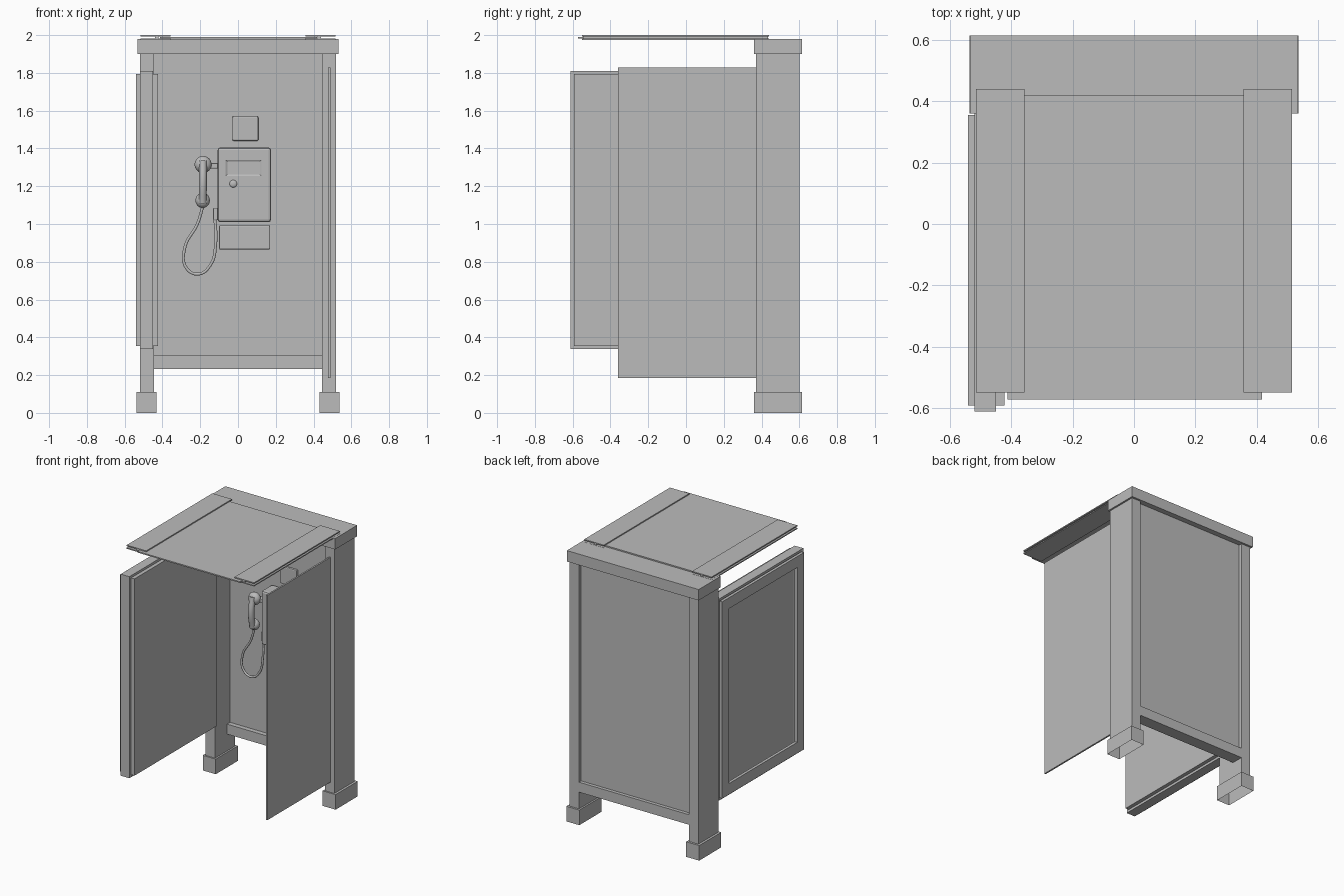
import bpy, bmesh
from mathutils import Vector

cube = bpy.data.objects.get("Cube")
if cube:
    bpy.data.objects.remove(cube)

grey = bpy.data.materials.new("plain_grey")
grey.use_nodes = True
grey.diffuse_color = (0.5, 0.5, 0.5, 1)
grey.node_tree.nodes["Principled BSDF"].inputs["Base Color"].default_value = (0.5, 0.5, 0.5, 1)


def finish(name, bm, smooth=False):
    mesh = bpy.data.meshes.new(name)
    bm.to_mesh(mesh)
    bm.free()
    mesh.materials.append(grey)
    for p in mesh.polygons:
        p.use_smooth = smooth
    obj = bpy.data.objects.new(name, mesh)
    bpy.context.collection.objects.link(obj)
    return obj


def box_bm(x, y, z):
    bm = bmesh.new()
    bmesh.ops.create_cube(bm, size=1)
    for v in bm.verts:
        v.co = Vector([(r[0] + r[1]) / 2 + c * (r[1] - r[0]) for c, r in zip(v.co, (x, y, z))])
    return bm


def face_toward(bm, direction):
    bm.normal_update()
    return max(bm.faces, key=lambda f: f.normal.dot(Vector(direction)))


def box(name, x, y, z, bevel=0):
    obj = finish(name, box_bm(x, y, z))
    if bevel:
        mod = obj.modifiers.new("soft_edges", "BEVEL")
        mod.width = bevel
        mod.segments = 2
    return obj


def recessed_box(name, x, y, z, direction, border, depth):
    bm = box_bm(x, y, z)
    face = face_toward(bm, direction)
    bmesh.ops.inset_region(bm, faces=[face], thickness=border)
    for v in face.verts:
        v.co -= Vector(direction) * depth
    return finish(name, bm)


def ball(name, centre, size):
    bm = bmesh.new()
    bmesh.ops.create_uvsphere(bm, u_segments=24, v_segments=14, radius=1)
    for v in bm.verts:
        v.co = Vector([c + a * s for c, a, s in zip(centre, v.co, size)])
    return finish(name, bm, True)


def tube(name, points, radius):
    curve = bpy.data.curves.new(name, "CURVE")
    curve.dimensions = "3D"
    curve.bevel_depth = radius
    curve.bevel_resolution = 3
    curve.use_fill_caps = True
    spline = curve.splines.new("BEZIER")
    spline.bezier_points.add(len(points) - 1)
    for bp, co in zip(spline.bezier_points, points):
        bp.co = co
        bp.handle_left_type = bp.handle_right_type = "AUTO"
    curve.materials.append(grey)
    obj = bpy.data.objects.new(name, curve)
    bpy.context.collection.objects.link(obj)


def span(side, a, b):
    return sorted((side * a, side * b))


# Posts, open-bottomed feet and roof strips on both sides
for side, label in ((1, "left"), (-1, "right")):
    box(label + "_post", span(side, 0.445, 0.52), (0.37, 0.6), (0.11, 1.9))
    foot = box_bm(span(side, 0.432, 0.537), (0.36, 0.615), (0, 0.11))
    bmesh.ops.delete(foot, geom=[face_toward(foot, (0, 0, -1))], context="FACES_ONLY")
    finish(label + "_foot", foot)
    strip = span(side, 0.357, 0.515)
    box(label + "_roof_strip_top", strip, (-0.55, 0.44), (1.992, 2.0))
    box(label + "_roof_strip_bottom", strip, (-0.55, 0.44), (1.973, 1.981))
    box(label + "_roof_spacer", span(side, 0.42, 0.44), (-0.545, 0.435), (1.981, 1.992))

# Header, roof sheet and back wall
box("header", (-0.533, 0.533), (0.36, 0.615), (1.9, 1.98))
box("roof_sheet", (-0.413, 0.418), (-0.572, 0.42), (1.981, 1.99))
box("back_wall", (-0.445, 0.445), (0.545, 0.575), (0.3, 1.9))
box("bottom_rail", (-0.445, 0.445), (0.51, 0.6), (0.232, 0.305))

# Thin side pane
box("left_side_pane", (0.477, 0.489), (-0.36, 0.372), (0.185, 1.828))

# Framed side panel: core, inner plate and raised outer frame
recessed_box("right_panel_core", (-0.52, -0.45), (-0.612, 0.36), (0.337, 1.81), (-1, 0, 0), 0.098, 0.03)
box("right_panel_inner_plate", (-0.45, -0.423), (-0.592, 0.355), (0.355, 1.793))
low, high, front, back, width = 0.355, 1.793, -0.592, 0.355, 0.08
for name, y, z in (
    ("top", (front, back), (high - width, high)),
    ("bottom", (front, back), (low, low + width)),
    ("front", (front, front + width), (low + width, high - width)),
    ("back", (back - width, back), (low + width, high - width)),
):
    box("right_panel_frame_" + name, (-0.541, -0.52), y, z)

# Telephone body with recessed screen and keypad plate
box("phone_body", (-0.108, 0.175), (0.42, 0.545), (1.01, 1.405), 0.014)
recessed_box("phone_screen", (-0.065, 0.125), (0.414, 0.43), (1.253, 1.34), (0, -1, 0), 0.012, 0.005)
box("keypad_plate", (-0.065, 0.135), (0.416, 0.43), (1.065, 1.185))
for row in range(4):
    for col in range(3):
        x, z = 0.048 + col * 0.025, 1.098 + row * 0.019
        box("key", (x, x + 0.016), (0.411, 0.42), (z, z + 0.012))
box("card_slot", (-0.045, 0.01), (0.412, 0.42), (1.138, 1.146))
ball("coin_button", (-0.025, 0.42, 1.213), (0.02, 0.009, 0.02))
box("lower_box", (-0.1, 0.17), (0.46, 0.545), (0.865, 0.993), 0.006)
box("notice_plaque", (-0.03, 0.108), (0.525, 0.545), (1.44, 1.57), 0.007)

# Handset, cradle and cord
ball("earpiece", (-0.185, 0.455, 1.315), (0.045, 0.035, 0.045))
ball("mouthpiece", (-0.187, 0.455, 1.125), (0.038, 0.034, 0.04))
tube("handset_handle", [(-0.185, 0.435, 1.335), (-0.186, 0.418, 1.22), (-0.187, 0.435, 1.11)], 0.021)
box("cradle", (-0.17, -0.1), (0.455, 0.5), (1.293, 1.322), 0.005)
box("cord_socket", (-0.132, -0.105), (0.45, 0.49), (1.02, 1.085), 0.005)
tube("cord", [(-0.187, 0.455, 1.09), (-0.215, 0.455, 1.0), (-0.28, 0.455, 0.88),
              (-0.275, 0.455, 0.77), (-0.21, 0.455, 0.735), (-0.145, 0.455, 0.785),
              (-0.118, 0.455, 0.9), (-0.122, 0.465, 1.03)], 0.008)
